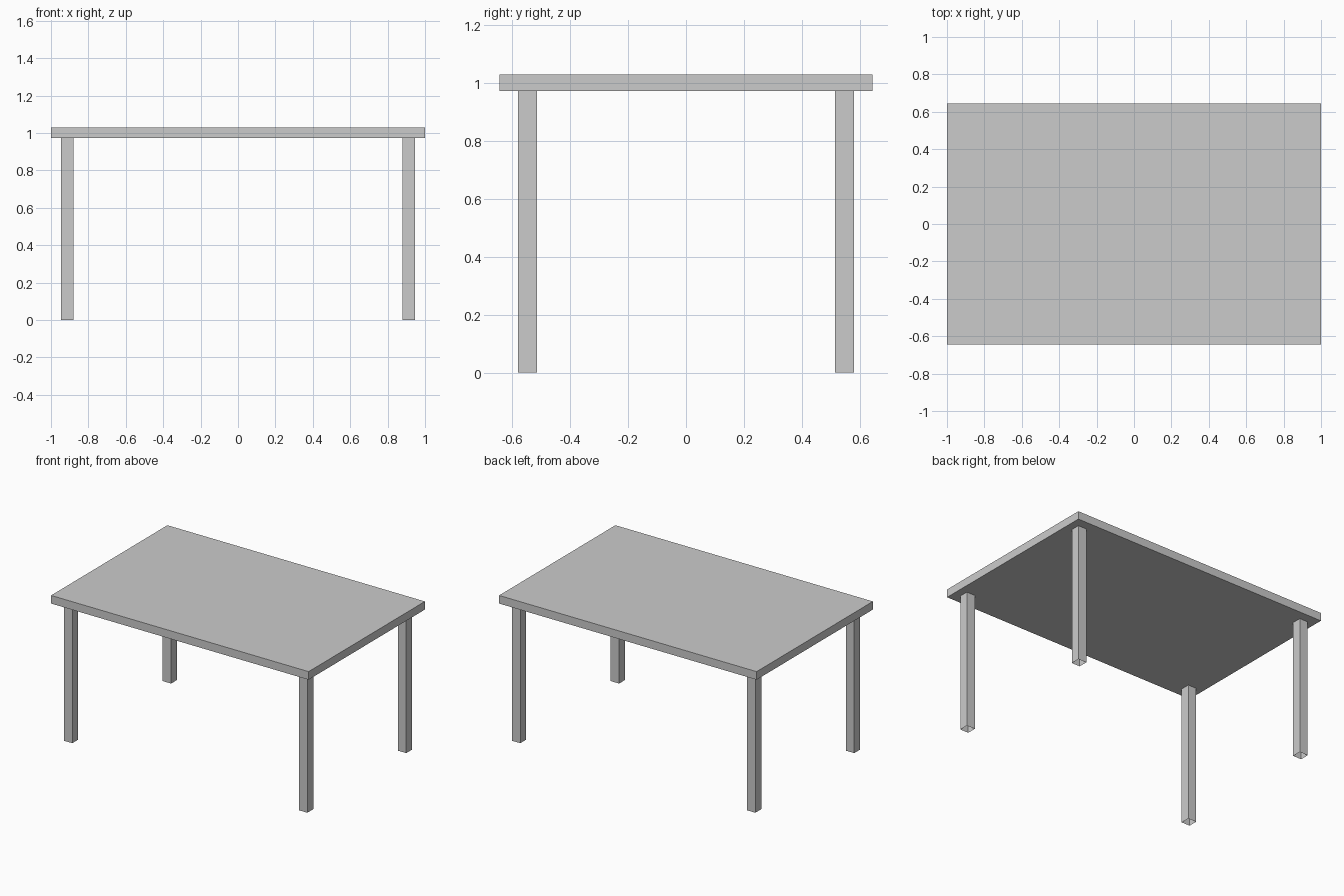
import bpy, bmesh
from mathutils import Matrix, Vector

if "Cube" in bpy.data.objects:
    bpy.data.objects.remove(bpy.data.objects["Cube"])


def box(name, lo, hi, open_ends=False):
    lo, hi = Vector(lo), Vector(hi)
    bm = bmesh.new()
    bmesh.ops.create_cube(bm, size=1, matrix=Matrix.LocRotScale((lo + hi) / 2, None, hi - lo))
    if open_ends:
        bm.normal_update()
        caps = [f for f in bm.faces if abs(f.normal.z) > 0.9]
        bmesh.ops.delete(bm, geom=caps, context='FACES_ONLY')
    mesh = bpy.data.meshes.new(name)
    bm.to_mesh(mesh)
    bm.free()
    obj = bpy.data.objects.new(name, mesh)
    bpy.context.collection.objects.link(obj)
    return obj


# Table top slab
box("table_top", (-1, -0.645, 0.973), (1, 0.645, 1.03))

# Four square legs, open at the ends
LEG_X, LEG_Y, HALF = 0.913, 0.548, 0.0325
for y_name, sy in (("front", -1), ("back", 1)):
    for x_name, sx in (("left", -1), ("right", 1)):
        x, y = sx * LEG_X, sy * LEG_Y
        box(f"{y_name}_{x_name}_leg", (x - HALF, y - HALF, 0),
            (x + HALF, y + HALF, 0.973), open_ends=True)
